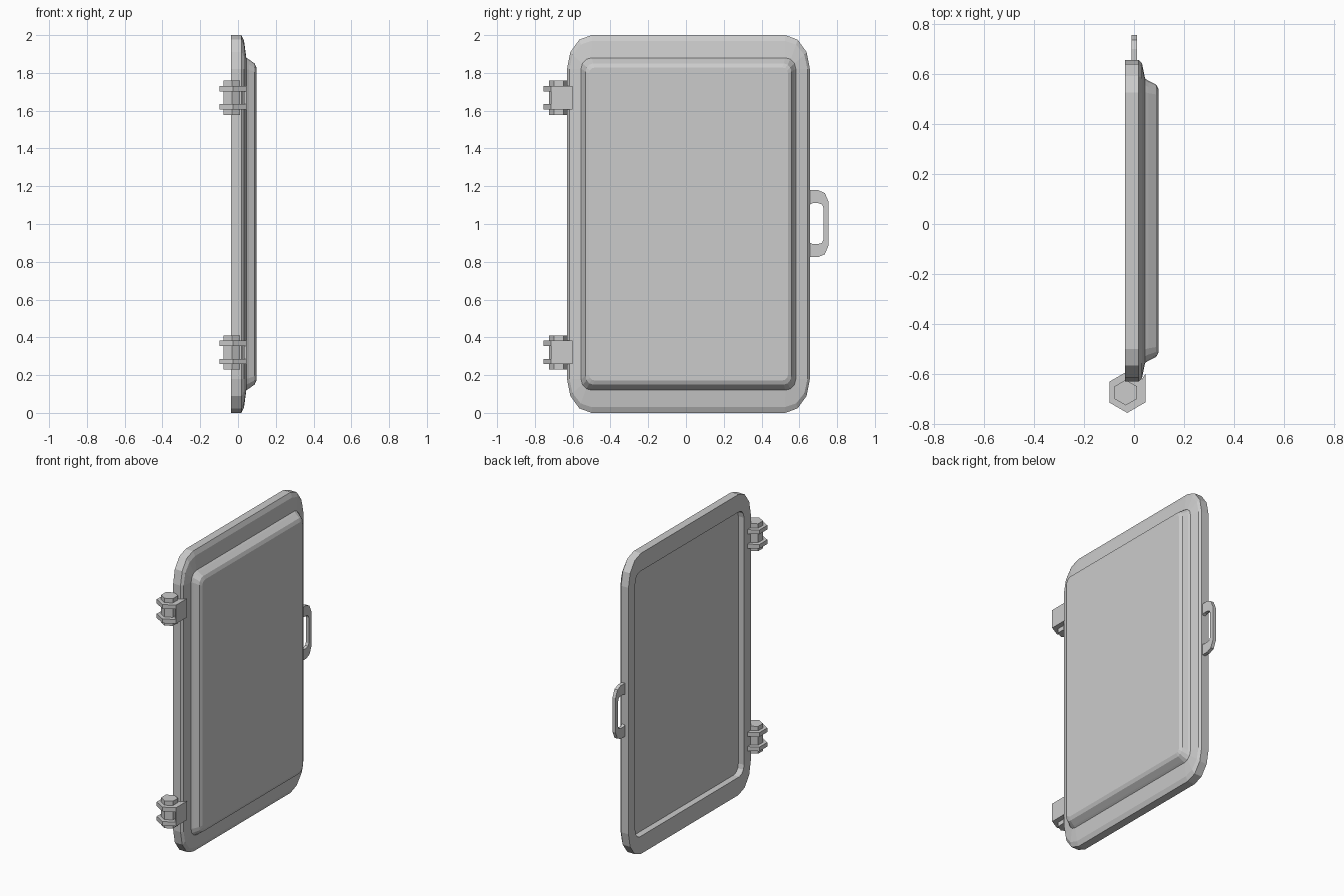
import bpy, bmesh
from math import cos, sin, pi

if "Cube" in bpy.data.objects:
    bpy.data.objects.remove(bpy.data.objects["Cube"])


def finish(name, bm):
    bmesh.ops.recalc_face_normals(bm, faces=bm.faces)
    me = bpy.data.meshes.new(name)
    bm.to_mesh(me)
    bm.free()
    ob = bpy.data.objects.new(name, me)
    bpy.context.collection.objects.link(ob)
    return ob


def rounded_loop(bm, x, hy, z_in, ry, rz, seg=3):
    """Rounded rectangle in the YZ plane, half width hy, inset z_in top and bottom."""
    hz, vs = 1 - z_in, []
    for q, (sy, sz) in enumerate([(1, 1), (-1, 1), (-1, -1), (1, -1)]):
        for i in range(seg + 1):
            a = q * pi / 2 + i / seg * pi / 2
            vs.append(bm.verts.new((x, 0.013 + sy * (hy - ry) + ry * cos(a),
                                    1 + sz * (hz - rz) + rz * sin(a))))
    return vs


def prism(bm, pts, lo, hi, to3d):
    """Extrude a 2D outline between lo and hi."""
    a = [bm.verts.new(to3d(p, lo)) for p in pts]
    b = [bm.verts.new(to3d(p, hi)) for p in pts]
    n = len(pts)
    bm.faces.new(a)
    bm.faces.new(b)
    for i in range(n):
        bm.faces.new((a[i], a[(i + 1) % n], b[(i + 1) % n], b[i]))


def along_z(p, h):
    return (p[0], p[1], h)


def along_x(p, h):
    return (h, p[0], p[1])


# door: recessed back, sloped flange and raised front panel (x, half y, z inset, ry, rz)
profile = [(0.006, 0.572, 0.118, 0.05, 0.06),
           (-0.036, 0.572, 0.118, 0.05, 0.06),
           (-0.036, 0.643, 0.0, 0.13, 0.18),
           (0.018, 0.643, 0.0, 0.13, 0.18),
           (0.032, 0.63, 0.03, 0.12, 0.15),
           (0.044, 0.569, 0.12, 0.055, 0.06),
           (0.057, 0.56, 0.128, 0.05, 0.055),
           (0.088, 0.545, 0.15, 0.04, 0.045),
           (0.098, 0.527, 0.172, 0.03, 0.03)]
bm = bmesh.new()
loops = [rounded_loop(bm, *p) for p in profile]
for a, b in zip(loops, loops[1:]):
    n = len(a)
    for i in range(n):
        bm.faces.new((a[i], a[(i + 1) % n], b[(i + 1) % n], b[i]))
bm.faces.new(loops[0])
bm.faces.new(loops[-1])
finish("door_panel", bm)


def hexagon(cx, cy, r):
    return [(cx + r * sin(k * pi / 3), cy + r * cos(k * pi / 3)) for k in range(6)]


# hinges: hexagonal pin, two hexagonal lugs and a strap with a slanted end
for tag, z in (("lower", 0.32), ("upper", 1.668)):
    bm = bmesh.new()
    prism(bm, hexagon(-0.033, -0.674, 0.051), z - 0.091, z + 0.091, along_z)
    finish(tag + "_hinge_pin", bm)

    bm = bmesh.new()
    for lo, hi in ((-0.062, -0.034), (0.034, 0.062)):
        prism(bm, hexagon(-0.027, -0.672, 0.083), z + lo, z + hi, along_z)
    strap = [(0.031, -0.706), (0.045, -0.714), (0.045, -0.6), (0.026, -0.628),
             (0.031, -0.635)]
    prism(bm, strap, z - 0.062, z + 0.062, along_z)
    finish(tag + "_hinge_bracket", bm)

# handle: flat C-shaped pull
outer = [(0.64, 0.177), (0.70, 0.177), (0.735, 0.162), (0.755, 0.115)]
inner = [(0.727, 0.085), (0.72, 0.102), (0.70, 0.108), (0.67, 0.108),
         (0.655, 0.1), (0.64, 0.1)]
half = outer + [(y, -z) for y, z in reversed(outer)]
hole = [(y, -z) for y, z in reversed(inner)] + inner
bm = bmesh.new()
prism(bm, [(y, 1.002 + z) for y, z in half + hole], -0.01, 0.012, along_x)
finish("handle", bm)
